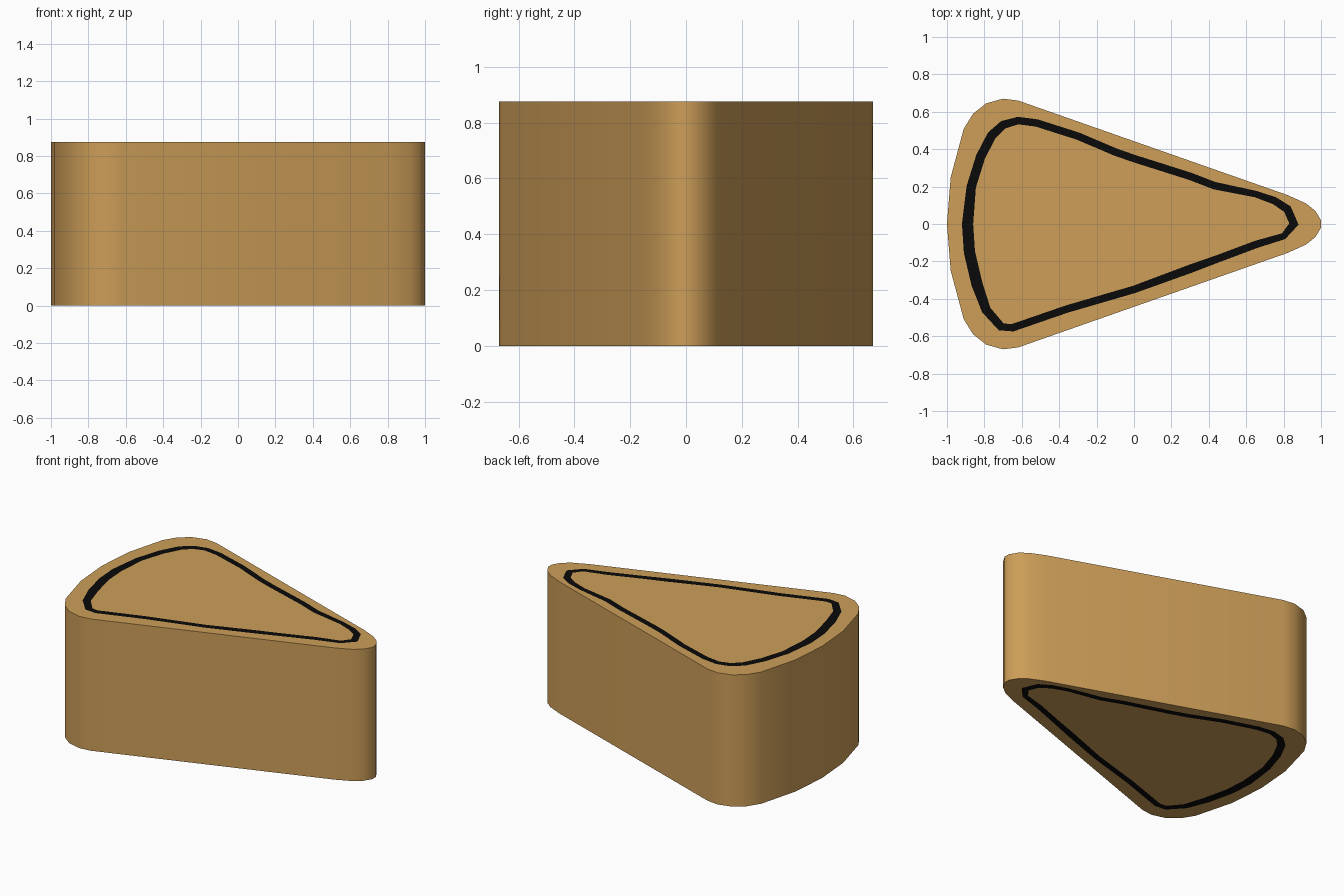
import bpy, bmesh
from mathutils import Vector

if "Cube" in bpy.data.objects:
    bpy.data.objects.remove(bpy.data.objects["Cube"])

HEIGHT = 0.875


def material(name, rgb):
    m = bpy.data.materials.new(name)
    m.diffuse_color = (*rgb, 1)
    m.use_nodes = True
    m.node_tree.nodes["Principled BSDF"].inputs["Base Color"].default_value = m.diffuse_color
    return m


# Rounded wedge outline: upper half, mirrored across y
half = [(1.0, 0.02), (0.97, 0.07), (0.92, 0.11), (0.82, 0.155), (-0.62, 0.66),
        (-0.70, 0.67), (-0.79, 0.645), (-0.86, 0.59), (-0.91, 0.51), (-0.98, 0.25)]
outline = half + [(-1.0, 0.0)] + [(x, -y) for x, y in reversed(half)]

# Hand-drawn line: centre points and line width
stroke = [(0.855, 0.0, 0.05), (0.82, 0.08, 0.045), (0.75, 0.125, 0.04), (0.65, 0.16, 0.035),
          (0.43, 0.205, 0.04), (0.3, 0.255, 0.04), (0.0, 0.35, 0.04), (-0.1, 0.385, 0.04),
          (-0.3, 0.47, 0.04), (-0.52, 0.54, 0.04), (-0.62, 0.553, 0.04), (-0.70, 0.53, 0.045),
          (-0.76, 0.475, 0.05), (-0.82, 0.36, 0.05), (-0.87, 0.2, 0.05), (-0.89, 0.0, 0.06),
          (-0.88, -0.15, 0.06), (-0.84, -0.32, 0.06), (-0.79, -0.46, 0.05),
          (-0.71, -0.55, 0.045), (-0.65, -0.555, 0.04), (-0.36, -0.455, 0.04),
          (0.0, -0.35, 0.04), (0.3, -0.24, 0.045), (0.45, -0.185, 0.04),
          (0.65, -0.11, 0.04), (0.80, -0.065, 0.035)]


def offset(side):
    """Outer (+1) or inner (-1) edge of the drawn line."""
    pts = []
    for i, (x, y, w) in enumerate(stroke):
        a, b = stroke[i - 1], stroke[(i + 1) % len(stroke)]
        t = (Vector(b[:2]) - Vector(a[:2])).normalized()
        pts.append((x + t.y * side * w / 2, y - t.x * side * w / 2))
    return pts


bm = bmesh.new()


def loop(points, z):
    vs = [bm.verts.new((x, y, z)) for x, y in points]
    es = [bm.edges.new((v, vs[(i + 1) % len(vs)])) for i, v in enumerate(vs)]
    return vs, es


def bridge(a, b, mat):
    for i in range(len(a)):
        j = (i + 1) % len(a)
        bm.faces.new((a[i], a[j], b[j], b[i])).material_index = mat


# Both ends: rim, black line and middle
rims = []
for z in (0, HEIGHT):
    rim, rim_edges = loop(outline, z)
    outer, outer_edges = loop(offset(1), z)
    inner, _ = loop(offset(-1), z)
    bmesh.ops.triangle_fill(bm, edges=rim_edges + outer_edges, use_beauty=True)
    # keep only fill faces between the rim and the line
    inside = set(outer)
    extra = [f for f in bm.faces if all(v in inside for v in f.verts)
             and len(f.verts) == 3 and f.calc_center_median().x < 0.8
             and all(abs(outer.index(v) - outer.index(f.verts[0])) not in (0, 1, 2, 25, 26)
                     for v in f.verts[1:])]
    bmesh.ops.delete(bm, geom=extra, context='FACES_ONLY')
    bridge(outer, inner, 1)
    bm.faces.new(inner)
    rims.append(rim)

# Side wall
bridge(rims[0], rims[1], 0)
bmesh.ops.recalc_face_normals(bm, faces=bm.faces)

mesh = bpy.data.meshes.new("wedge_block")
bm.to_mesh(mesh)
bm.free()
block = bpy.data.objects.new("wedge_block", mesh)
bpy.context.collection.objects.link(block)
mesh.materials.append(material("tan wood", (0.61, 0.342, 0.098)))
mesh.materials.append(material("black line", (0.003, 0.003, 0.003)))

bpy.context.view_layer.objects.active = block
block.select_set(True)
bpy.ops.object.shade_smooth_by_angle(angle=0.7)
